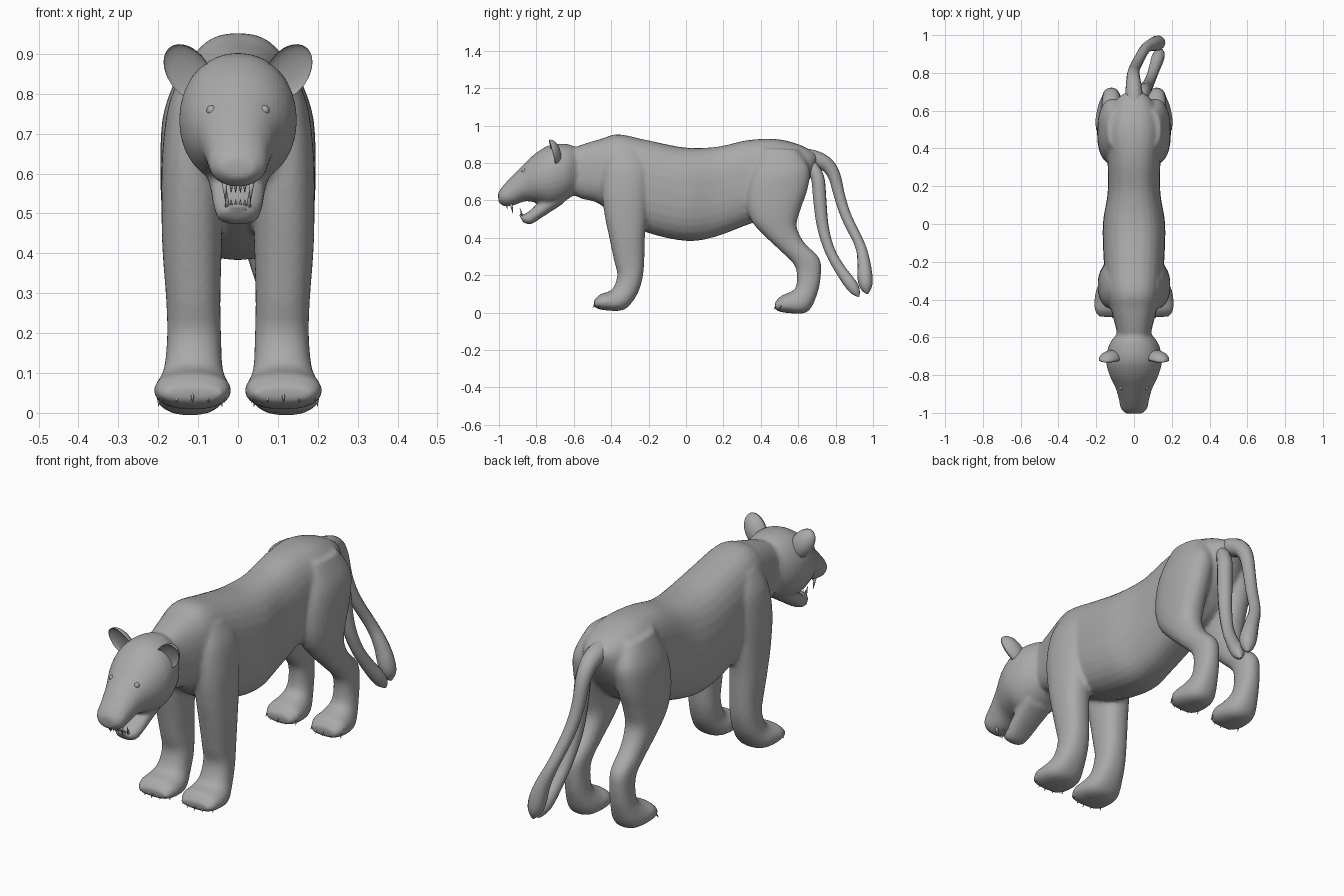
import bpy, bmesh, math
from mathutils import Vector

if "Cube" in bpy.data.objects:
    bpy.data.objects.remove(bpy.data.objects["Cube"])

fur = bpy.data.materials.new("grey fur")
fur.diffuse_color = (0.4, 0.4, 0.4, 1)
fur.use_nodes = True
fur.node_tree.nodes["Principled BSDF"].inputs["Base Color"].default_value = fur.diffuse_color


def finish(bm, name):
    bmesh.ops.recalc_face_normals(bm, faces=bm.faces)
    for f in bm.faces:
        f.smooth = True
    me = bpy.data.meshes.new(name)
    bm.to_mesh(me)
    bm.free()
    me.materials.append(fur)
    ob = bpy.data.objects.new(name, me)
    bpy.context.collection.objects.link(ob)
    return ob


def spline(rows, steps=4):
    # Catmull-Rom resampling of the cross-sections
    out = []
    for i in range(len(rows) - 1):
        p = [rows[max(i - 1, 0)], rows[i], rows[i + 1], rows[min(i + 2, len(rows) - 1)]]
        for k in range(steps):
            t = k / steps
            out.append([0.5 * (2 * b + (c - a) * t + (2 * a - 5 * b + 4 * c - d) * t * t
                               + (3 * b - a - 3 * c + d) * t ** 3) for a, b, c, d in zip(*p)])
    return out + [list(rows[-1])]


def loft(bm, rows, side=1, power=2.3, n=28):
    # each row: two outline points in the side plane (y, z, y, z), centre x, half width
    rings = []
    for ya, za, yb, zb, xc, hw in spline(rows):
        ring = []
        for k in range(n):
            t = math.tau * k / n
            c, s = math.cos(t), math.sin(t)
            u = math.copysign(abs(c) ** (2 / power), c)
            v = (1 + math.copysign(abs(s) ** (2 / power), s)) / 2
            ring.append(bm.verts.new((side * (xc + hw * u), ya + (yb - ya) * v, za + (zb - za) * v)))
        rings.append(ring)
    faces = [bm.faces.new((a[k], a[(k + 1) % n], b[(k + 1) % n], b[k]))
             for a, b in zip(rings, rings[1:]) for k in range(n)]
    faces += [bm.faces.new(rings[0]), bm.faces.new(rings[-1])]
    bmesh.ops.recalc_face_normals(bm, faces=faces)


def spike(bm, base, tip, r):
    base, tip = Vector(base), Vector(tip)
    d = tip - base
    m = d.to_track_quat('Z', 'Y').to_matrix().to_4x4()
    m.translation = (base + tip) / 2
    bmesh.ops.create_cone(bm, cap_ends=True, segments=8, radius1=r, radius2=0.001, depth=d.length, matrix=m)


# body: torso, head, jaw and legs blended into one skin
bm = bmesh.new()
torso = [(-.66, .66, -.63, .87, 0, .08), (-.56, .61, -.55, .90, 0, .095),
         (-.47, .585, -.45, .93, 0, .12), (-.36, .50, -.36, .953, 0, .145),
         (-.2, .425, -.2, .92, 0, .16), (0, .383, 0, .882, 0, .165),
         (.15, .403, .17, .887, 0, .14), (.33, .47, .33, .922, 0, .14),
         (.5, .53, .48, .928, 0, .15), (.6, .62, .6, .90, 0, .125),
         (.66, .71, .68, .86, 0, .08), (.70, .79, .71, .83, 0, .02)]
head = [(-.56, .66, -.58, .88, 0, .08), (-.64, .60, -.63, .90, 0, .13),
        (-.72, .57, -.72, .898, 0, .148), (-.79, .585, -.80, .855, 0, .132),
        (-.86, .595, -.875, .785, 0, .098), (-.92, .573, -.94, .72, 0, .08),
        (-.97, .568, -.985, .67, 0, .07), (-1.003, .59, -1.005, .64, 0, .042)]
jaw = [(-.66, .58, -.68, .66, 0, .08), (-.76, .515, -.785, .588, 0, .068),
       (-.83, .472, -.855, .53, 0, .056), (-.87, .482, -.895, .525, 0, .038)]
front_leg = [(-.40, .87, -.26, .87, .085, .045), (-.44, .78, -.2, .78, .1, .072),
             (-.45, .65, -.2, .65, .112, .078), (-.435, .52, -.21, .5, .115, .077),
             (-.41, .4, -.22, .4, .115, .074), (-.385, .28, -.223, .28, .112, .068),
             (-.367, .2, -.233, .18, .11, .068), (-.39, .13, -.265, .09, .112, .074),
             (-.42, .11, -.33, .016, .114, .092), (-.46, .097, -.43, .012, .114, .096),
             (-.493, .065, -.488, .025, .114, .075)]
hind_leg = [(.40, .88, .6, .87, .09, .05), (.34, .74, .66, .77, .108, .078),
            (.32, .6, .65, .66, .117, .078), (.35, .49, .612, .55, .12, .072),
            (.42, .41, .592, .46, .12, .064), (.51, .325, .632, .375, .12, .054),
            (.575, .26, .71, .295, .12, .05), (.593, .2, .722, .22, .12, .049),
            (.585, .13, .705, .11, .12, .056), (.55, .107, .65, .004, .12, .076),
            (.51, .09, .54, -.002, .12, .086), (.475, .055, .48, .012, .12, .065)]
loft(bm, torso, power=2.5)
loft(bm, head, power=2.1)
loft(bm, jaw)
for s in (1, -1):
    loft(bm, front_leg, s)
    loft(bm, hind_leg, s)
body = finish(bm, "body")
rm = body.modifiers.new("blend", 'REMESH')
rm.mode = 'VOXEL'
rm.voxel_size = 0.01
rm.use_smooth_shade = True
sm = body.modifiers.new("soften", 'SMOOTH')
sm.factor = 0.5
sm.iterations = 5

# cupped ears and eyes
for s, label in ((1, "left"), (-1, "right")):
    bm = bmesh.new()
    bmesh.ops.create_uvsphere(bm, u_segments=24, v_segments=16, radius=1)
    for v in bm.verts:
        if v.co.y < 0:
            v.co.y *= -0.35
        v.co = Vector((v.co.x * .053, v.co.y * .045, v.co.z * .08))
    ear = finish(bm, label + "_ear")
    ear.location = (s * .124, -.715, .853)
    ear.rotation_euler = (math.radians(18), s * math.radians(32), s * math.radians(12))

    bm = bmesh.new()
    bmesh.ops.create_uvsphere(bm, u_segments=16, v_segments=10, radius=.013)
    eye = finish(bm, label + "_eye")
    eye.location = (s * .066, -.866, .758)

# claws: five on each paw
bm = bmesh.new()
for s in (1, -1):
    for toe, xc, z in ((-.475, .114, .066), (.493, .12, .056)):
        for k in range(-2, 3):
            x = s * (xc + k * .037)
            y = toe + .007 * k * k
            spike(bm, (x, y, z), (x + s * k * .003, y - .024, z - .04), .008)
finish(bm, "claws")

# teeth: fangs and small front teeth
bm = bmesh.new()
for s in (1, -1):
    spike(bm, (s * .034, -.935, .58), (s * .031, -.925, .53), .008)
    spike(bm, (s * .026, -.872, .51), (s * .029, -.888, .558), .007)
    for x in (.006, .017):
        spike(bm, (s * x, -.96, .58), (s * x, -.955, .553), .006)
        spike(bm, (s * x, -.88, .51), (s * x, -.888, .535), .005)
finish(bm, "teeth")


# two tail strands with thickened tips
def strand(name, pts):
    cu = bpy.data.curves.new(name, 'CURVE')
    cu.dimensions = '3D'
    cu.bevel_depth = 1
    cu.bevel_resolution = 4
    cu.use_fill_caps = True
    cu.resolution_u = 5
    sp = cu.splines.new('NURBS')
    sp.points.add(len(pts) - 1)
    for p, (x, y, z, r) in zip(sp.points, pts):
        p.co = (x, y, z, 1)
        p.radius = r
    sp.order_u = 3
    sp.use_endpoint_u = True
    sp.use_smooth = True
    cu.materials.append(fur)
    bpy.context.collection.objects.link(bpy.data.objects.new(name, cu))


strand("outer_tail", [(0, .62, .83, .05), (0, .71, .825, .045), (-.005, .79, .76, .034),
                      (0, .82, .62, .029), (.02, .86, .5, .028), (.06, .935, .36, .026),
                      (.1, .952, .27, .034), (.125, .957, .18, .043), (.135, .965, .12, .03),
                      (.138, .97, .10, .004)])
strand("inner_tail", [(.03, .65, .8, .03), (.05, .705, .76, .036), (.06, .715, .6, .036),
                      (.07, .73, .45, .031), (.09, .77, .32, .027), (.11, .83, .22, .03),
                      (.13, .89, .14, .036), (.14, .915, .10, .02), (.142, .925, .085, .003)])
